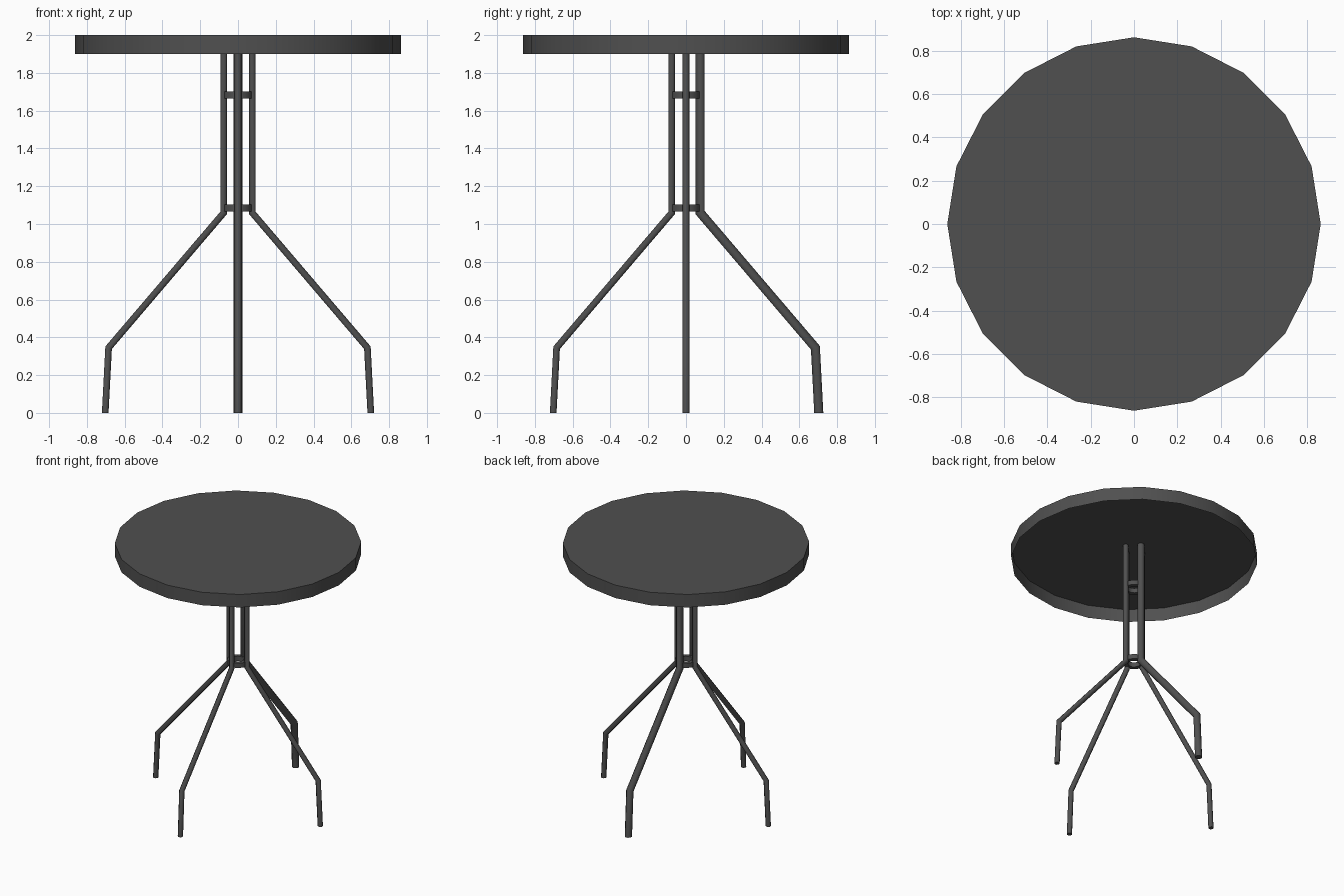
import bpy, bmesh, math
from mathutils import Vector, Matrix

if "Cube" in bpy.data.objects:
    bpy.data.objects.remove(bpy.data.objects["Cube"])

mat = bpy.data.materials.new("dark_grey")
mat.diffuse_color = (0.08, 0.08, 0.08, 1)
mat.use_nodes = True
mat.node_tree.nodes["Principled BSDF"].inputs["Base Color"].default_value = mat.diffuse_color


def finish(name, bm, angle=50):
    bmesh.ops.recalc_face_normals(bm, faces=bm.faces)
    me = bpy.data.meshes.new(name)
    bm.to_mesh(me)
    bm.free()
    ob = bpy.data.objects.new(name, me)
    bpy.context.collection.objects.link(ob)
    me.materials.append(mat)
    bpy.ops.object.select_all(action='DESELECT')
    ob.select_set(True)
    bpy.context.view_layer.objects.active = ob
    bpy.ops.object.shade_smooth_by_angle(angle=math.radians(angle))
    return ob


def bridge(bm, a, b):
    n = len(a)
    for i in range(n):
        bm.faces.new((a[i], a[(i + 1) % n], b[(i + 1) % n], b[i]))


def circle(bm, r, z, n):
    return [bm.verts.new((r * math.cos(math.tau * i / n),
                          r * math.sin(math.tau * i / n), z)) for i in range(n)]


# table top: 20-sided shell, open underneath
bm = bmesh.new()
top, rim = circle(bm, 0.862, 2.0, 20), circle(bm, 0.862, 1.9, 20)
bm.faces.new(top)
bridge(bm, top, rim)
ob = finish("table_top", bm)
if ob.data.polygons[0].normal.z < 0:
    ob.data.flip_normals()

# bent tube legs, mitred at the bends and cut level at both ends
PATH = [Vector(p) for p in ((0.075, 0, 1.995), (0.075, 0, 1.06),
                            (0.685, 0, 0.345), (0.703, 0, 0))]


def leg(name, turn, r, sides=8):
    bm = bmesh.new()
    rings = []
    for i, p in enumerate(PATH):
        if 0 < i < len(PATH) - 1:
            d0 = (p - PATH[i - 1]).normalized()
            d1 = (PATH[i + 1] - p).normalized()
            t = (d0 + d1).normalized()
            across = Vector((-t.z, 0, t.x)) / t.dot(d0)
        else:
            across = Vector((1, 0, 0))
        rings.append([bm.verts.new(
            p + across * r * math.cos(math.tau * (k + 0.5) / sides)
            + Vector((0, r * math.sin(math.tau * (k + 0.5) / sides), 0)))
            for k in range(sides)])
    for a, b in zip(rings, rings[1:]):
        bridge(bm, a, b)
    bm.faces.new(rings[0])
    bm.faces.new(rings[-1])
    bm.transform(Matrix.Rotation(math.radians(turn), 4, 'Z'))
    finish(name, bm)


# the back leg is a thicker tube
for name, turn, r in (("right_leg", 0, 0.019), ("back_leg", 90, 0.026),
                      ("left_leg", 180, 0.019), ("front_leg", 270, 0.019)):
    leg(name, turn, r)

# collars tying the legs together
for name, z in (("upper_collar", 1.683), ("lower_collar", 1.084)):
    bm = bmesh.new()
    loops = [circle(bm, r, z + dz, 16) for r, dz in
             ((0.075, -0.018), (0.075, 0.018), (0.043, 0.018), (0.043, -0.018))]
    for i in range(4):
        bridge(bm, loops[i], loops[(i + 1) % 4])
    finish(name, bm)
